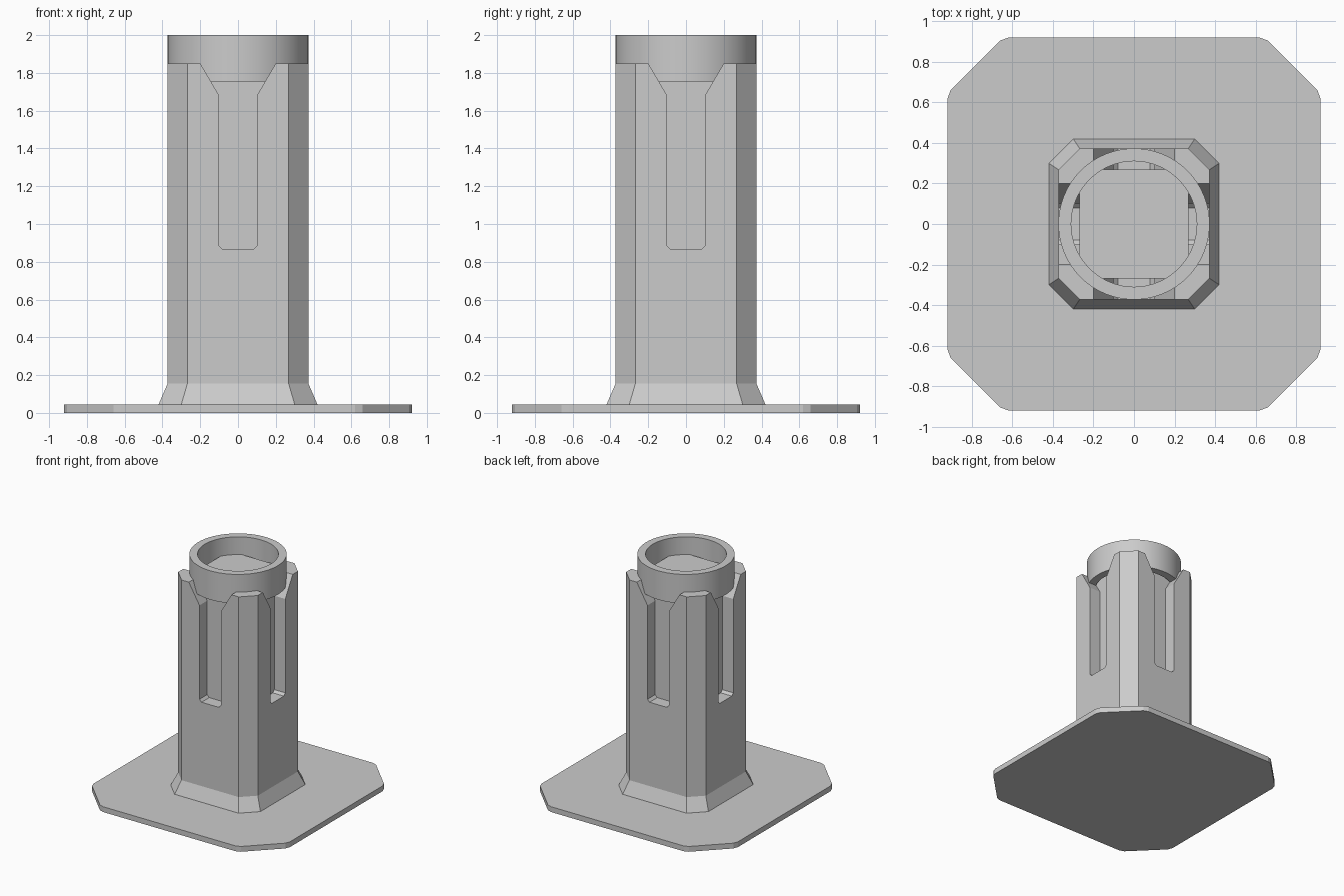
import bpy, bmesh, math
from mathutils import Matrix, Vector

if "Cube" in bpy.data.objects:
    bpy.data.objects.remove(bpy.data.objects["Cube"])


def finish(bm, name):
    bmesh.ops.recalc_face_normals(bm, faces=bm.faces)
    mesh = bpy.data.meshes.new(name)
    bm.to_mesh(mesh)
    bm.free()
    obj = bpy.data.objects.new(name, mesh)
    bpy.context.collection.objects.link(obj)
    return obj


def loft(bm, loops, closed=False):
    """Skin equal-length point loops; cap the ends unless closed."""
    rings = [[bm.verts.new(p) for p in loop] for loop in loops]
    pairs = list(zip(rings, rings[1:]))
    if closed:
        pairs.append((rings[-1], rings[0]))
    for a, b in pairs:
        for i in range(len(a)):
            j = (i + 1) % len(a)
            bm.faces.new((a[i], a[j], b[j], b[i]))
    if not closed:
        bm.faces.new(rings[0][::-1])
        bm.faces.new(rings[-1])


def four_way(corner, z):
    """Repeat the points of one corner around the z axis."""
    pts = []
    for k in range(4):
        c, s = round(math.cos(k * math.pi / 2)), round(math.sin(k * math.pi / 2))
        pts += [(x * c - y * s, x * s + y * c, z) for x, y in corner]
    return pts


# Base plate with softened chamfered corners
plate_corner = [(0.92, 0.62), (0.905, 0.66), (0.66, 0.905), (0.62, 0.92)]
bm = bmesh.new()
loft(bm, [four_way(plate_corner, z) for z in (0, 0.045)])
finish(bm, "base_plate")

# Eight-sided column with a flared foot
bm = bmesh.new()
loft(bm, [four_way([(h, c), (c, h)], z) for h, c, z in
          [(0.42, 0.30, 0.04), (0.42, 0.30, 0.046), (0.373, 0.268, 0.155), (0.373, 0.268, 1.85)]])
column = finish(bm, "column")

# Slot with funnel mouth, repeated on four sides, cut down to the square core
half = [(0.08, 0.865), (0.1, 0.885), (0.1, 1.68), (0.229, 1.9)]
profile = half + [(-x, z) for x, z in reversed(half)]
bm = bmesh.new()
for k in range(4):
    turn = Matrix.Rotation(k * math.pi / 2, 3, 'Z')
    loft(bm, [[turn @ Vector((x, y, z)) for x, z in profile] for y in (-0.5, -0.27)])
cutter = finish(bm, "slot_cutter")
cutter.hide_render = True
cut = column.modifiers.new("slots", 'BOOLEAN')
cut.object, cut.operation, cut.solver = cutter, 'DIFFERENCE', 'EXACT'
bpy.context.view_layer.objects.active = column
bpy.ops.object.modifier_apply(modifier="slots")
bpy.data.objects.remove(cutter)

# Round collar at the top
N = 64
section = [(0.373, 1.755), (0.373, 2.0), (0.31, 2.0), (0.31, 1.755)]
bm = bmesh.new()
loft(bm, [[(r * math.cos(2 * math.pi * i / N), r * math.sin(2 * math.pi * i / N), z)
           for i in range(N)] for r, z in section], closed=True)
collar = finish(bm, "collar_ring")
bpy.ops.object.select_all(action='DESELECT')
collar.select_set(True)
bpy.context.view_layer.objects.active = collar
bpy.ops.object.shade_smooth_by_angle(angle=math.radians(30))
